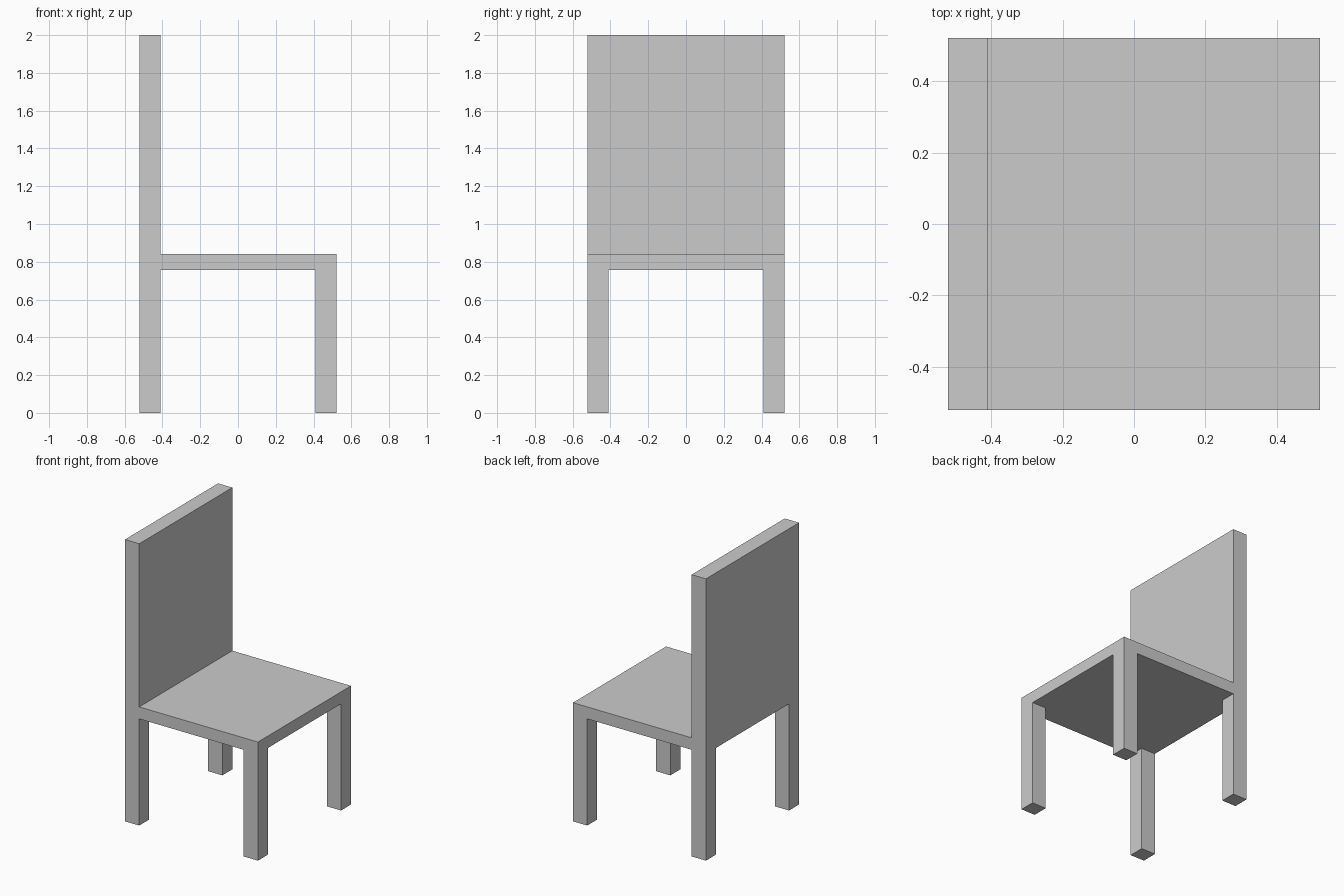
import bpy, bmesh
from mathutils import Matrix, Vector

if "Cube" in bpy.data.objects:
    bpy.data.objects.remove(bpy.data.objects["Cube"])

HALF, INNER = 0.522, 0.41            # outer half width, inner edge of legs and back
SEAT_LOW, SEAT_TOP, TOP = 0.757, 0.842, 2.0


def extrude(bm, faces, z):
    """Extrude faces vertically to height z, leaving no inner faces."""
    result = bmesh.ops.extrude_face_region(bm, geom=faces)
    for v in result["geom"]:
        if isinstance(v, bmesh.types.BMVert):
            v.co.z = z
    bmesh.ops.delete(bm, geom=[f for f in faces if f.is_valid], context="FACES")


def faces_at(bm, z, test):
    return [f for f in bm.faces if abs(f.normal.z) > 0.9
            and abs(f.calc_center_median().z - z) < 1e-4
            and test(f.calc_center_median())]


bm = bmesh.new()

# Seat slab
size = Matrix.Diagonal((2 * HALF, 2 * HALF, SEAT_TOP - SEAT_LOW, 1))
place = Matrix.Translation((0, 0, (SEAT_TOP + SEAT_LOW) / 2))
bmesh.ops.create_cube(bm, size=1, matrix=place @ size)

# Cut lines where the legs and back start
for axis in (Vector((1, 0, 0)), Vector((0, 1, 0))):
    for side in (-1, 1):
        bmesh.ops.bisect_plane(bm, geom=bm.verts[:] + bm.edges[:] + bm.faces[:],
                               plane_co=axis * side * INNER, plane_no=axis)
bm.normal_update()

# Four legs down to the floor
extrude(bm, faces_at(bm, SEAT_LOW, lambda c: abs(c.x) > INNER and abs(c.y) > INNER), 0)
bm.normal_update()

# Backrest along the -x side
extrude(bm, faces_at(bm, SEAT_TOP, lambda c: c.x < -INNER), TOP)

bmesh.ops.recalc_face_normals(bm, faces=bm.faces[:])
mesh = bpy.data.meshes.new("chair")
bm.to_mesh(mesh)
bm.free()
bpy.context.collection.objects.link(bpy.data.objects.new("chair", mesh))
